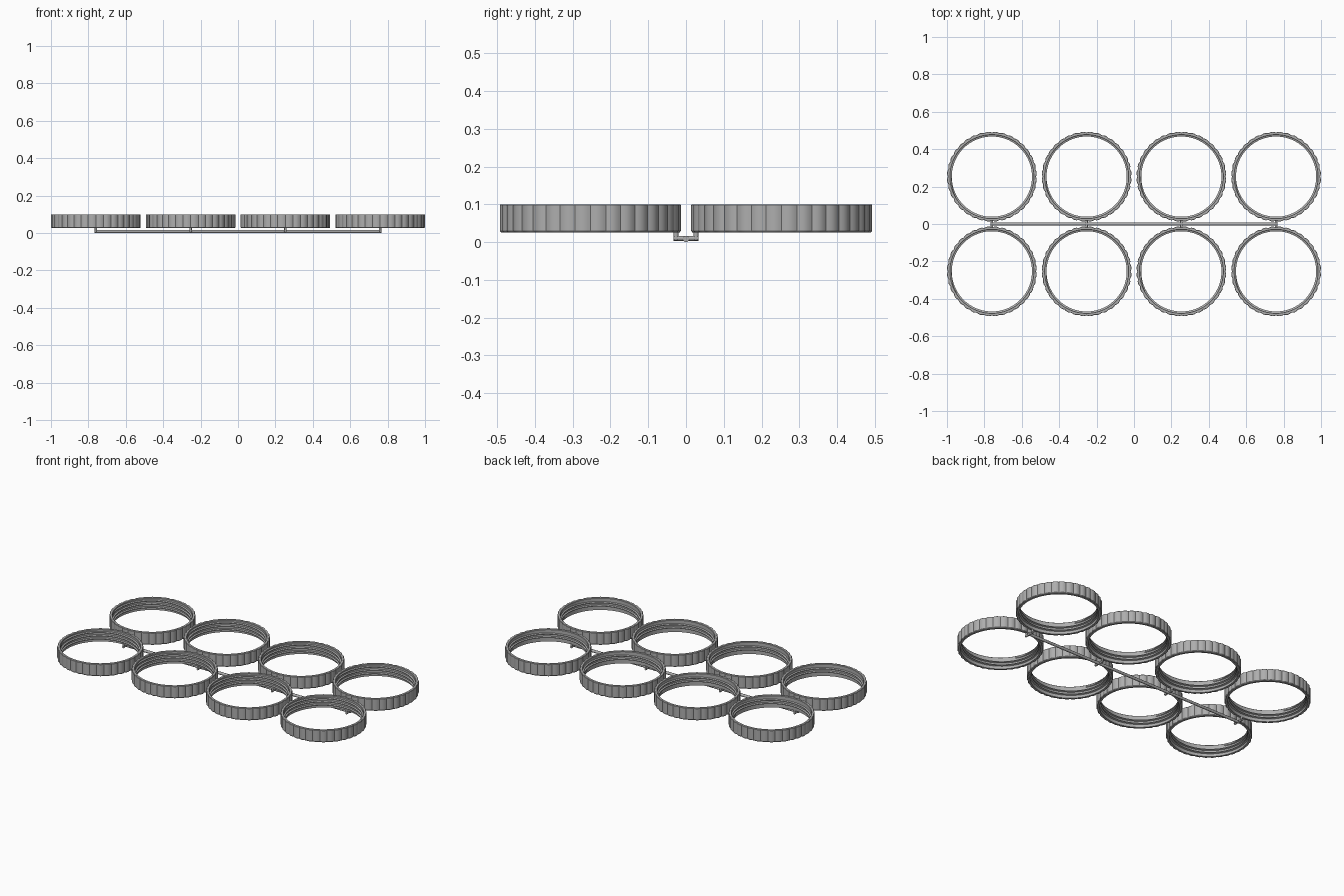
import bpy
import bmesh
from math import pi, sin, cos, radians
from mathutils import Matrix, Vector

cube = bpy.data.objects.get("Cube")
if cube:
    bpy.data.objects.remove(cube, do_unlink=True)

SPACING = 0.5065
RADIUS = 0.2405
BASE, TOP = 0.026, 0.1
BUMPS, STEPS = 36, 6
INNER = 0.2225

grey = bpy.data.materials.new("plain grey")
grey.diffuse_color = (0.42, 0.42, 0.42, 1)
grey.use_nodes = True
grey.node_tree.nodes["Principled BSDF"].inputs["Base Color"].default_value = grey.diffuse_color


def finish(bm, name):
    """Turn a bmesh into a smooth mesh with sharp corners."""
    bmesh.ops.recalc_face_normals(bm, faces=bm.faces)
    mesh = bpy.data.meshes.new(name)
    bm.to_mesh(mesh)
    bm.free()
    mesh.materials.append(grey)
    mesh.shade_smooth()
    mesh.set_sharp_from_angle(angle=radians(35))
    return mesh


def place(mesh, name, location=(0, 0, 0)):
    obj = bpy.data.objects.new(name, mesh)
    obj.location = location
    bpy.context.collection.objects.link(obj)
    return obj


def skin(bm, sections, closed):
    """Join a row of closed cross-sections with quads."""
    rows = [[bm.verts.new(p) for p in section] for section in sections]
    pairs = list(zip(rows, rows[1:]))
    if closed:
        pairs.append((rows[-1], rows[0]))
    else:
        bm.faces.new(rows[0])
        bm.faces.new(rows[-1])
    for a, b in pairs:
        for i in range(len(a)):
            j = (i + 1) % len(a)
            bm.faces.new((a[i], a[j], b[j], b[i]))


def polar(r, angle, z):
    return (r * cos(angle), r * sin(angle), z)


# Ring body: scalloped outside, plain bore inside
def ring_mesh():
    bm = bmesh.new()
    count = BUMPS * STEPS
    sections = []
    for k in range(count):
        angle = 2 * pi * k / count
        outer = RADIUS - 0.005 * (1 - abs(sin(BUMPS * angle / 2)))
        sections.append([polar(r, angle, z) for r, z in (
            (INNER, BASE), (outer - 0.003, BASE), (outer, BASE + 0.004),
            (outer, TOP - 0.002), (outer - 0.002, TOP), (INNER + 0.002, TOP),
            (INNER, TOP - 0.002))])
    skin(bm, sections, True)
    return finish(bm, "threaded_ring")


# Helical thread inside the bore, fading out at both ends
def thread_mesh(turns=2.6, pitch=0.02, per_turn=72):
    bm = bmesh.new()
    total = int(turns * per_turn)
    root = INNER + 0.002
    sections = []
    for k in range(total + 1):
        angle = 2 * pi * k / per_turn
        z = BASE + 0.01 + pitch * k / per_turn
        fade = min(1, (k + 1) / 8, (total + 1 - k) / 8)
        crest = root - 0.01 * fade
        sections.append([polar(r, angle, z + h) for r, h in (
            (root, -0.006), (crest, -0.002), (crest, 0.002), (root, 0.006))])
    skin(bm, sections, False)
    return finish(bm, "inner_thread")


def rod_mesh(name, start, end, radius, sides=12):
    bm = bmesh.new()
    a, b = Vector(start), Vector(end)
    turn = (b - a).to_track_quat('Z', 'Y').to_matrix().to_4x4()
    bmesh.ops.create_cone(bm, cap_ends=True, segments=sides, radius1=radius,
                          radius2=radius, depth=(b - a).length,
                          matrix=Matrix.Translation((a + b) / 2) @ turn)
    return finish(bm, name)


ring = ring_mesh()
thread = thread_mesh()
cross_bar = rod_mesh("cross_bar", (0, -0.033, 0.01), (0, 0.033, 0.01), 0.0065)
pin = rod_mesh("pin", (0, 0, 0.006), (0, 0, BASE + 0.004), 0.0065)

# Two rows of four rings, each pair tied to the runner by a cross bar
columns = [(i - 1.5) * SPACING for i in range(4)]
for n, x in enumerate(columns, 1):
    place(cross_bar, f"cross_bar_{n}", (x, 0, 0))
    for side, row in ((-1, "front"), (1, "back")):
        y = side * SPACING / 2
        place(ring, f"{row}_ring_{n}", (x, y, 0))
        place(thread, f"{row}_thread_{n}", (x, y, 0))
        place(pin, f"{row}_pin_{n}", (x, side * 0.0265, 0))

# Long runner between the rows
reach = columns[-1] + 0.007
place(rod_mesh("runner", (-reach, 0, 0.0085), (reach, 0, 0.0085), 0.0085), "runner")
